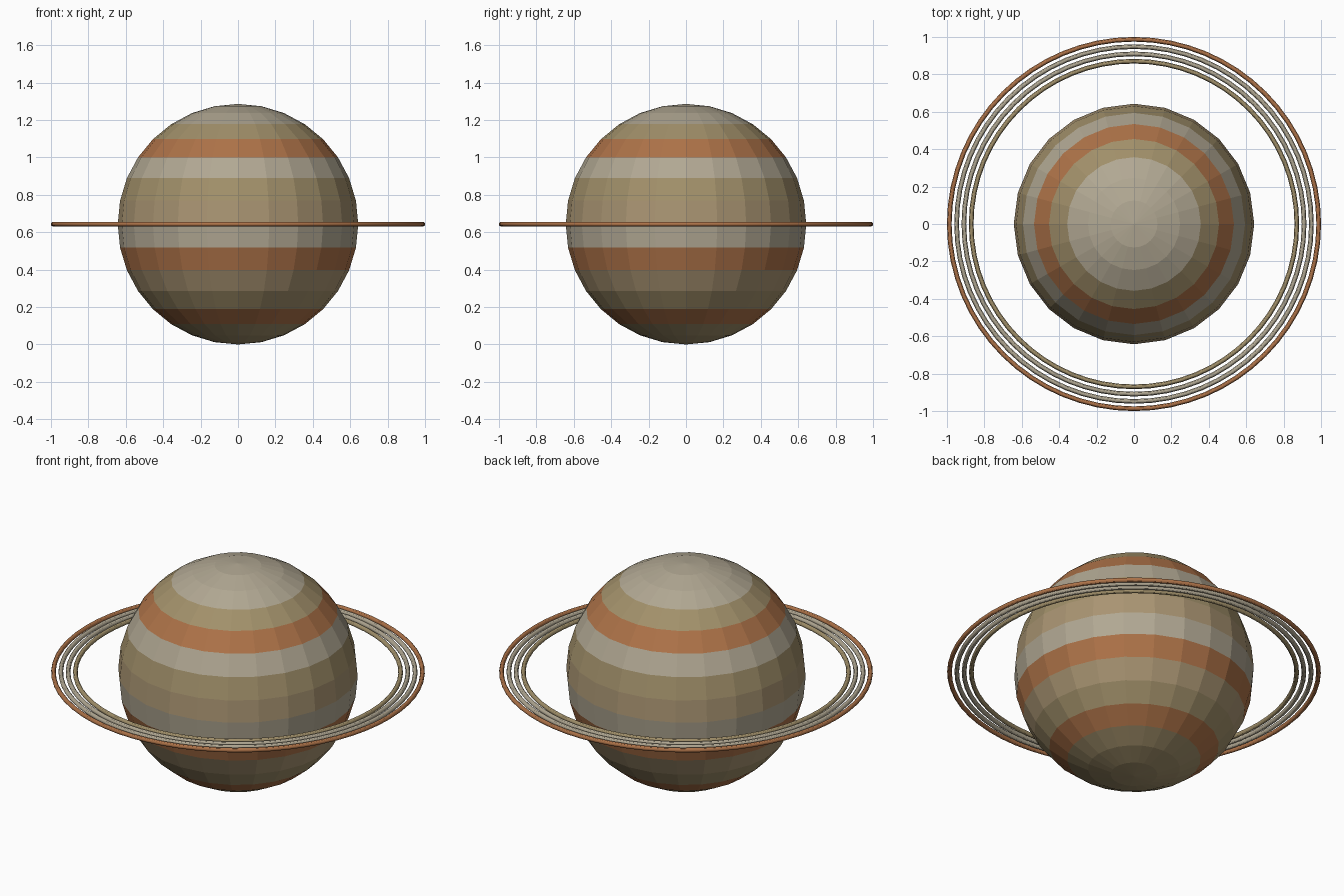
import bpy

if "Cube" in bpy.data.objects:
    bpy.data.objects.remove(bpy.data.objects["Cube"])

R = 0.643          # planet radius, resting on z = 0
RING_TUBE = 0.0125


def material(name, rgb):
    m = bpy.data.materials.new(name)
    m.diffuse_color = (*rgb, 1)
    m.use_nodes = True
    m.node_tree.nodes["Principled BSDF"].inputs["Base Color"].default_value = m.diffuse_color
    return m


grey = material("pale_grey", (0.44, 0.39, 0.29))
tan = material("tan", (0.36, 0.28, 0.145))
sand = material("sand", (0.40, 0.30, 0.17))
rust = material("rust", (0.42, 0.17, 0.065))
palette = [grey, tan, sand, rust]

# Faceted planet with one colour per latitude band, top to bottom
bpy.ops.mesh.primitive_uv_sphere_add(segments=24, ring_count=16, radius=R, location=(0, 0, R))
planet = bpy.context.object
planet.name = "planet"
for m in palette:
    planet.data.materials.append(m)

bands = [grey, grey, grey, tan, rust, grey, tan, sand,
         grey, rust, sand, tan, rust, tan, tan, tan]
levels = sorted({round(v.co.z, 4) for v in planet.data.vertices}, reverse=True)
for face in planet.data.polygons:
    top = max(planet.data.vertices[i].co.z for i in face.vertices)
    band = min(range(len(levels)), key=lambda i: abs(levels[i] - top))
    face.material_index = palette.index(bands[band])

# Four thin concentric rings around the equator
for i, m in enumerate([rust, grey, grey, tan]):
    bpy.ops.mesh.primitive_torus_add(
        major_radius=1 - RING_TUBE - 0.039 * i, minor_radius=RING_TUBE,
        major_segments=64, minor_segments=12, location=(0, 0, R))
    ring = bpy.context.object
    ring.name = f"ring_{i + 1}"
    ring.data.materials.append(m)
    bpy.ops.object.shade_smooth_by_angle()
